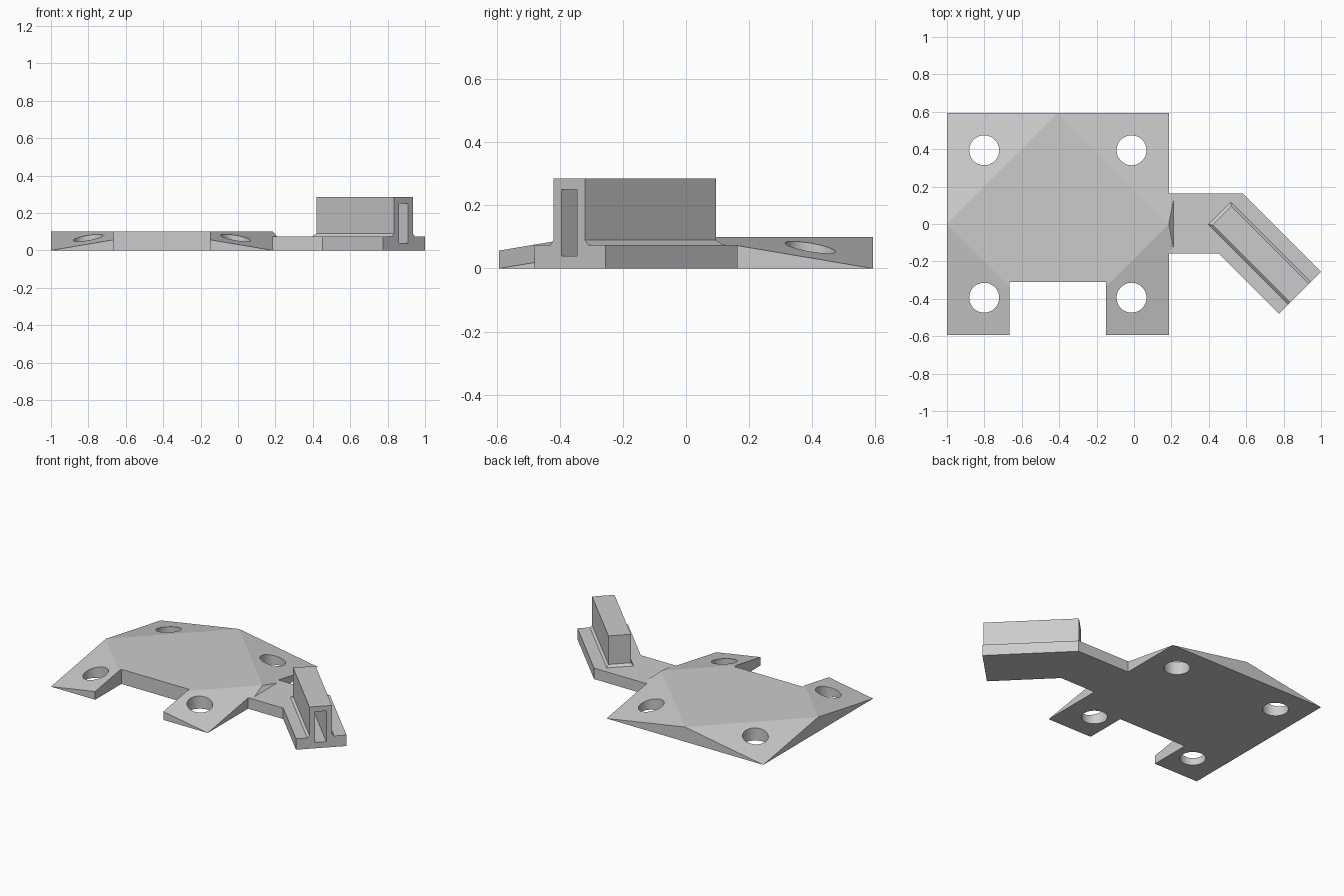
import bpy, bmesh, math

if "Cube" in bpy.data.objects:
    bpy.data.objects.remove(bpy.data.objects["Cube"], do_unlink=True)

grey = bpy.data.materials.new("plain grey")
grey.use_nodes = True
colour = (0.6, 0.6, 0.6, 1)
grey.diffuse_color = colour
grey.node_tree.nodes["Principled BSDF"].inputs["Base Color"].default_value = colour


def finish(name, bm):
    bmesh.ops.recalc_face_normals(bm, faces=bm.faces[:])
    mesh = bpy.data.meshes.new(name)
    bm.to_mesh(mesh)
    bm.free()
    mesh.materials.append(grey)
    obj = bpy.data.objects.new(name, mesh)
    bpy.context.collection.objects.link(obj)
    return obj


def loft(name, low, z0, high, z1):
    """Solid between two outlines with equal point counts."""
    bm = bmesh.new()
    a = [bm.verts.new((x, y, z0)) for x, y in low]
    b = [bm.verts.new((x, y, z1)) for x, y in high]
    bm.faces.new(a)
    bm.faces.new(b)
    for i in range(len(a)):
        j = (i + 1) % len(a)
        bm.faces.new((a[i], a[j], b[j], b[i]))
    return finish(name, bm)


def hull(name, points):
    bm = bmesh.new()
    for p in points:
        bm.verts.new(p)
    bmesh.ops.convex_hull(bm, input=bm.verts[:])
    bmesh.ops.dissolve_limit(bm, angle_limit=0.01, verts=bm.verts[:], edges=bm.edges[:])
    return finish(name, bm)


def cut(obj, cutter):
    mod = obj.modifiers.new("cut", 'BOOLEAN')
    mod.operation = 'DIFFERENCE'
    mod.solver = 'EXACT'
    mod.object = cutter
    bpy.context.view_layer.update()
    result = obj.evaluated_get(bpy.context.evaluated_depsgraph_get())
    mesh = bpy.data.meshes.new_from_object(result)
    obj.modifiers.clear()
    obj.data = mesh


def rect(x0, x1, y0, y1):
    return [(x0, y0), (x1, y0), (x1, y1), (x0, y1)]


def diagonal_rect(s0, s1, d0, d1):
    """Rectangle turned 45 degrees, bounded by x + y = s and x - y = d."""
    return [((s + d) / 2, (s - d) / 2) for s, d in rect(s0, s1, d0, d1)]


# Base plate: square footprint, raised diamond top, corners sloping to the ground
cx, half, top = -0.407, 0.593, 0.1
edge = cx + half
corners = [(cx + i * half, j * half, 0) for i in (-1, 1) for j in (-1, 1)]
diamond = [(cx + i * half, j * half, top) for i, j in ((1, 0), (0, 1), (-1, 0), (0, -1))]
plate = hull("base_plate", corners + diamond)

# Front notch and four bolt holes
notch_shape = rect(-0.665, -0.15, -0.8, -0.31)
cutters = [loft("notch_cutter", notch_shape, -0.1, notch_shape, 0.3)]
for i in (-1, 1):
    for j in (-1, 1):
        ring = [(cx + i * 0.394 + 0.08 * math.cos(k * math.tau / 48),
                 j * 0.394 + 0.08 * math.sin(k * math.tau / 48)) for k in range(48)]
        cutters.append(loft("hole_cutter", ring, -0.1, ring, 0.3))
for cutter in cutters:
    cut(plate, cutter)

# Bent arm
deck, end = 0.075, 1.255
arm_shape = [(edge, -0.157), (0.452, -0.157), (0.775, -0.48),
             (1.0, -0.255), (0.581, 0.164), (edge, 0.164)]
arm = loft("bent_arm", arm_shape, 0, arm_shape, deck)

# Small wedge joining the plate edge to the arm
hull("joint_wedge", [(edge, 0, top), (edge, 0.148, deck), (edge, -0.148, deck),
                     (0.21, 0.123, deck), (0.21, -0.123, deck)])

# Upright bar with a chamfered foot
bar_shape = diagonal_rect(0.415, 0.615, 0.425, end)
foot = loft("bar_foot", diagonal_rect(0.395, 0.635, 0.4, end), deck, bar_shape, 0.09)
bar = loft("upright_bar", bar_shape, 0.09, bar_shape, 0.285)

# Slot entering the bar from its outer end
slot_shape = diagonal_rect(0.465, 0.565, 0.5, 1.4)
slot = loft("slot_cutter", slot_shape, 0.04, slot_shape, 0.25)
for part in (arm, foot, bar):
    cut(part, slot)

for cutter in cutters + [slot]:
    bpy.data.objects.remove(cutter, do_unlink=True)
